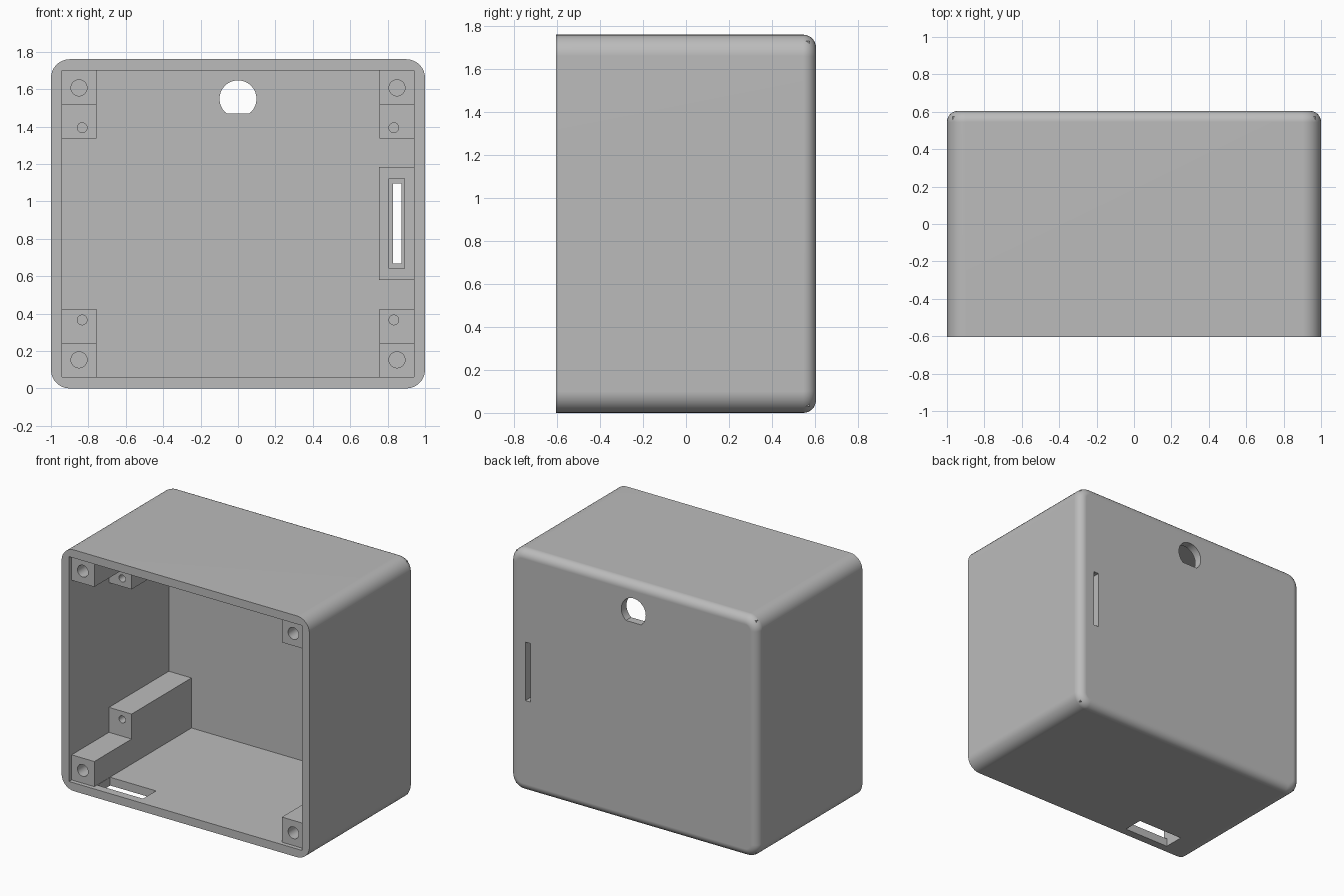
import bpy, bmesh, math

if "Cube" in bpy.data.objects:
    bpy.data.objects.remove(bpy.data.objects["Cube"], do_unlink=True)

W, D, H, WALL = 1.0, 0.605, 1.76, 0.06
FRONT, BACK_IN = -D, D - WALL

grey = bpy.data.materials.new("matte_grey")
grey.use_nodes = True
grey.diffuse_color = (0.5, 0.5, 0.5, 1)
grey.node_tree.nodes["Principled BSDF"].inputs["Base Color"].default_value = (0.5, 0.5, 0.5, 1)


def make_object(name, bm):
    bmesh.ops.recalc_face_normals(bm, faces=bm.faces)
    mesh = bpy.data.meshes.new(name)
    bm.to_mesh(mesh)
    bm.free()
    mesh.materials.append(grey)
    obj = bpy.data.objects.new(name, mesh)
    bpy.context.collection.objects.link(obj)
    return obj


def prism(name, points, offset):
    """Extrude a closed polygon by an offset vector."""
    bm = bmesh.new()
    face = bm.faces.new([bm.verts.new(p) for p in points])
    grown = bmesh.ops.extrude_face_region(bm, geom=[face])["geom"]
    bmesh.ops.translate(bm, vec=offset, verts=[v for v in grown if isinstance(v, bmesh.types.BMVert)])
    return make_object(name, bm)


def box(name, x0, x1, y0, y1, z0, z1):
    return prism(name, [(x0, y0, z0), (x1, y0, z0), (x1, y0, z1), (x0, y0, z1)], (0, y1 - y0, 0))


def round_hole(name, x, z, radius, y0, y1, flat=None):
    """Cylinder along y, optionally with a flat at the bottom."""
    start, sweep, n = 0, 2 * math.pi, 32
    if flat is not None:
        start = -math.pi / 2 + math.acos(flat / radius)
        sweep = 2 * math.pi - 2 * math.acos(flat / radius)
    steps = n if flat is None else n - 1
    points = [(x + radius * math.cos(start + sweep * i / steps), y0,
               z + radius * math.sin(start + sweep * i / steps)) for i in range(n)]
    return prism(name, points, (0, y1 - y0, 0))


def combine(target, tool, operation):
    mod = target.modifiers.new(operation.lower(), 'BOOLEAN')
    mod.operation, mod.object, mod.solver = operation, tool, 'EXACT'
    bpy.context.view_layer.objects.active = target
    bpy.ops.object.modifier_apply(modifier=mod.name)
    bpy.data.objects.remove(tool, do_unlink=True)


# Outer case: rounded corners, then a rounded back rim
bm = bmesh.new()
bmesh.ops.create_cube(bm, size=1)
for v in bm.verts:
    v.co = (v.co.x * 2 * W, v.co.y * 2 * D, (v.co.z + 0.5) * H)
along_y = [e for e in bm.edges if abs(e.verts[0].co.y - e.verts[1].co.y) > D]
bmesh.ops.bevel(bm, geom=along_y, offset=0.1, segments=8, profile=0.5, affect='EDGES')
rim = [e for e in bm.edges if all(v.co.y > D - 0.001 for v in e.verts)]
bmesh.ops.bevel(bm, geom=rim, offset=0.06, segments=8, profile=0.5, affect='EDGES')
case = make_object("enclosure_case", bm)

# Open front cavity
combine(case, box("cavity", -W + WALL, W - WALL, FRONT - 0.1, BACK_IN, WALL, H - WALL), 'DIFFERENCE')

# Stepped corner posts, sunk slightly into the walls
SINK, POST_Y, STEP_Y = 0.03, -0.575, -0.145
for side in (-1, 1):
    for top in (False, True):
        def height(z):
            return H - z if top else z
        x_in, x_out = side * 0.757, side * (W - SINK)
        outline = [(POST_Y, WALL - SINK), (POST_Y, 0.243), (STEP_Y, 0.243), (STEP_Y, 0.425),
                   (BACK_IN + SINK, 0.425), (BACK_IN + SINK, WALL - SINK)]
        post = prism("corner_post", [(x_in, y, height(z)) for y, z in outline], (x_out - x_in, 0, 0))
        combine(case, post, 'UNION')
        # Screw holes in both steps
        for x, z, r, y in ((0.85, 0.153, 0.043, POST_Y), (0.833, 0.366, 0.026, STEP_Y)):
            combine(case, round_hole("screw_hole", side * x, height(z), r, y - 0.02, y + 0.22), 'DIFFERENCE')

# Slot pad inside the back wall, with its pocket and through slot
combine(case, box("slot_pad", 0.755, W - SINK, 0.4, BACK_IN + SINK, 0.58, 1.183), 'UNION')
combine(case, box("slot_pocket", 0.808, 0.89, 0.3, BACK_IN, 0.64, 1.123), 'DIFFERENCE')
combine(case, box("slot_opening", 0.83, 0.873, 0.3, D + 0.1, 0.668, 1.095), 'DIFFERENCE')

# D-shaped opening in the back wall
combine(case, round_hole("back_opening", 0, 1.548, 0.099, BACK_IN - 0.1, D + 0.1, 0.078), 'DIFFERENCE')

# Rectangular opening in the floor near the front
combine(case, box("floor_opening", -0.755, -0.385, -0.545, -0.395, -0.1, WALL + 0.02), 'DIFFERENCE')

# Smooth the rounded edges and keep the rest crisp
bpy.ops.object.select_all(action='DESELECT')
case.select_set(True)
bpy.context.view_layer.objects.active = case
bpy.ops.object.shade_smooth_by_angle(angle=math.radians(30))
weighted = case.modifiers.new("weighted_normals", 'WEIGHTED_NORMAL')
weighted.keep_sharp = True
